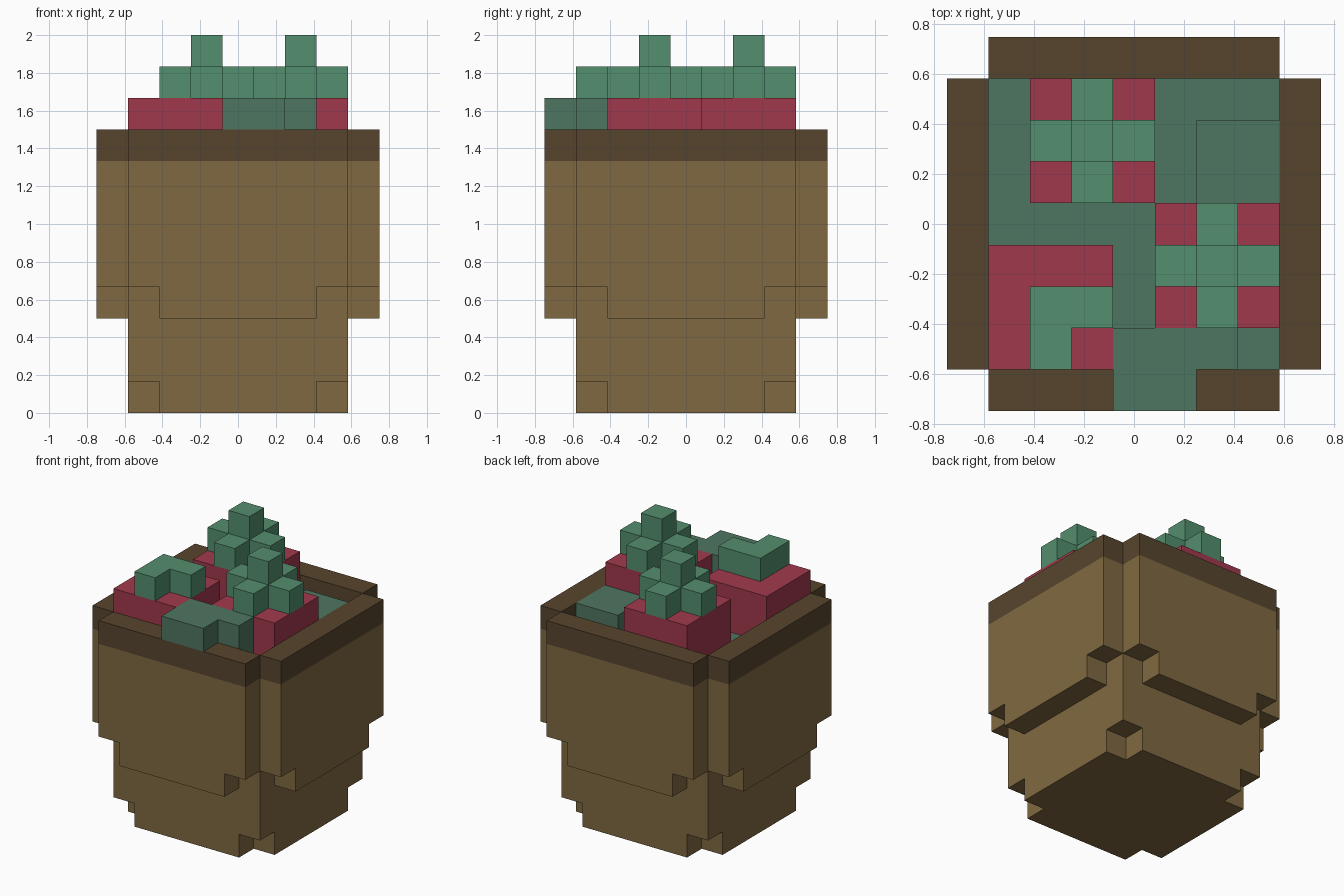
import bpy
import bmesh
from math import pi
from mathutils import Matrix, Vector

cube = bpy.data.objects.get("Cube")
if cube:
    bpy.data.objects.remove(cube, do_unlink=True)

UNIT = 1 / 6  # size of one block


def material(name, rgb):
    """Flat colour given as 0-255 display values, stored as linear."""
    lin = [((c / 255 + 0.055) / 1.055) ** 2.4 for c in rgb]
    mat = bpy.data.materials.new(name)
    mat.use_nodes = True
    mat.diffuse_color = (*lin, 1)
    bsdf = mat.node_tree.nodes["Principled BSDF"]
    bsdf.inputs["Base Color"].default_value = (*lin, 1)
    bsdf.inputs["Roughness"].default_value = 0.9
    return mat


CLAY = material("clay brown", (128, 105, 65))
RIM = material("dark brown", (87, 69, 45))
MOSS = material("moss green", (79, 118, 97))
LEAF = material("leaf green", (83, 142, 109))
RED = material("berry red", (161, 57, 77))


def rect(x0, x1, y0, y1):
    return [(x0, y0), (x1, y0), (x1, y1), (x0, y1)]


def plus(cx, cy, a, b):
    """Cross outline with outer half-width a and arm half-width b."""
    arm = [(a, -b), (a, b), (b, b)]
    points = []
    for _ in range(4):
        points += [(cx + x, cy + y) for x, y in arm]
        arm = [(-y, x) for x, y in arm]
    return points


def prism(name, mat, outline, low, high, turn=Matrix()):
    """Extrude an outline from low to high, measured in blocks."""
    bm = bmesh.new()
    face = bm.faces.new([bm.verts.new((x, y, low)) for x, y in outline])
    top = bmesh.ops.extrude_face_region(bm, geom=[face])["geom"]
    bmesh.ops.translate(bm, vec=Vector((0, 0, high - low)),
                        verts=[v for v in top if isinstance(v, bmesh.types.BMVert)])
    bmesh.ops.transform(bm, matrix=Matrix.Scale(UNIT, 4) @ turn, verts=bm.verts)
    bmesh.ops.recalc_face_normals(bm, faces=bm.faces)
    mesh = bpy.data.meshes.new(name)
    bm.to_mesh(mesh)
    bm.free()
    mesh.materials.append(mat)
    obj = bpy.data.objects.new(name, mesh)
    bpy.context.collection.objects.link(obj)
    return obj


# Pot body: notched foot, then a square core
prism("pot_foot", CLAY, plus(0, 0, 3.5, 2.5), 0, 1)
prism("pot_core", CLAY, rect(-3.5, 3.5, -3.5, 3.5), 1, 7)

# Four wall panels with narrower lower edges, each topped by a rim bar
panel = [(-2.5, 3), (2.5, 3), (2.5, 4), (3.5, 4),
         (3.5, 8), (-3.5, 8), (-3.5, 4), (-2.5, 4)]
upright = Matrix.Rotation(pi / 2, 4, "X")
for i, side in enumerate(("front", "left", "back", "right")):
    spin = Matrix.Rotation(i * pi / 2, 4, "Z")
    prism(side + "_wall", CLAY, panel, 3.5, 4.5, spin @ upright)
    prism(side + "_rim", RIM, rect(-3.5, 3.5, -4.5, -3.5), 8, 9, spin)

# Moss bed and raised moss clumps
prism("moss_bed", MOSS, rect(-3.5, 3.5, -3.5, 3.5), 7, 8)
prism("moss_clump", MOSS, rect(1.5, 3.5, 0.5, 2.5), 8, 9)
prism("moss_overhang_base", MOSS, rect(-0.5, 2.5, -3.5, -2.5), 8, 9)
overhang = [(-0.5, -4.5), (1.5, -4.5), (1.5, -3.5),
            (2.5, -3.5), (2.5, -2.5), (-0.5, -2.5)]
prism("moss_overhang", MOSS, overhang, 9, 10)

# Two fruits with crossed leaves and a stem
for name, cx, cy in (("back", -1, 2), ("front", 2, -1)):
    prism(name + "_fruit", RED, rect(cx - 1.5, cx + 1.5, cy - 1.5, cy + 1.5), 8, 10)
    prism(name + "_leaves", LEAF, plus(cx, cy, 1.5, 0.5), 10, 11)
    prism(name + "_stem", LEAF, rect(cx - 0.5, cx + 0.5, cy - 0.5, cy + 0.5), 11, 12)

# Corner fruit with a bent leaf
prism("corner_fruit", RED, rect(-3.5, -0.5, -3.5, -0.5), 8, 10)
bent = [(-2.5, -3.5), (-1.5, -3.5), (-1.5, -2.5),
        (-0.5, -2.5), (-0.5, -1.5), (-2.5, -1.5)]
prism("corner_leaf", LEAF, bent, 10, 11)
